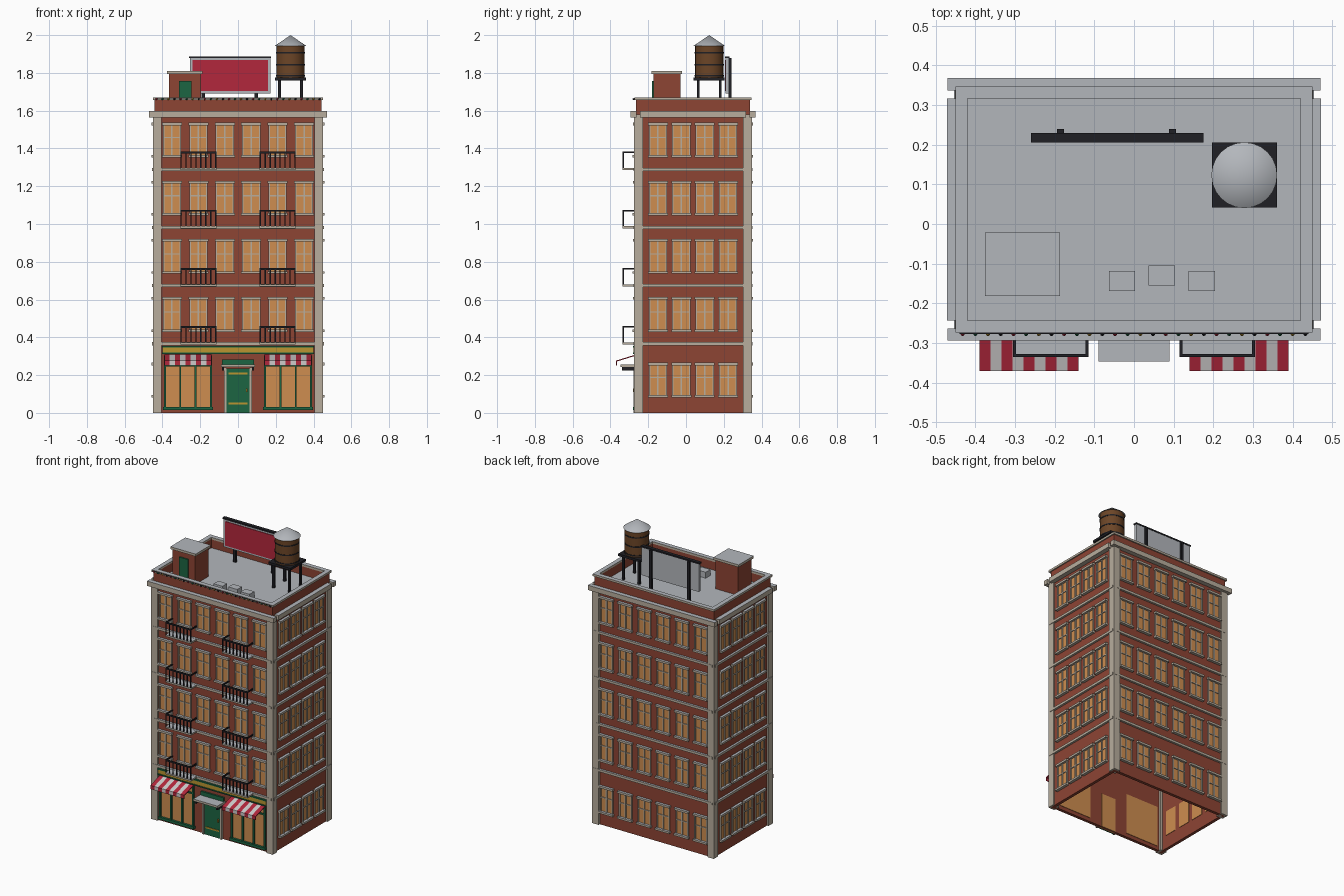
import bpy, bmesh
from mathutils import Matrix, Vector

cube = bpy.data.objects.get("Cube")
if cube:
    bpy.data.objects.remove(cube)

COLOURS = {
    "brick": (0.27, 0.058, 0.034), "stone": (0.48, 0.42, 0.34),
    "concrete": (0.45, 0.47, 0.50), "lit_glass": (0.62, 0.27, 0.08),
    "green_paint": (0.012, 0.13, 0.055), "red_paint": (0.45, 0.02, 0.045),
    "gold_paint": (0.50, 0.30, 0.03), "dark_metal": (0.014, 0.014, 0.018),
    "tank_wood": (0.15, 0.06, 0.02), "white_cloth": (0.62, 0.60, 0.60),
}
ORDER = list(COLOURS)
MATS = []
for name, rgb in COLOURS.items():
    m = bpy.data.materials.new(name)
    m.use_nodes = True
    m.diffuse_color = (*rgb, 1)
    m.node_tree.nodes["Principled BSDF"].inputs["Base Color"].default_value = (*rgb, 1)
    MATS.append(m)

parts = {}      # part name -> bmesh, turned into objects at the end
CY = 0.037      # centre of the block in y
FLOOR = 0.3077  # storey height
IDENT = Matrix.Identity(4)


def mesh(part):
    return parts.setdefault(part, bmesh.new())


def paint(verts, mat, top=None):
    """Give the faces of new geometry a material, upward faces optionally another."""
    for f in {f for v in verts for f in v.link_faces}:
        f.normal_update()
        f.material_index = ORDER.index(top if top and f.normal.z > 0.9 else mat)


def box(part, mat, x0, x1, y0, y1, z0, z1, at=IDENT, top=None):
    size = Matrix.Diagonal((x1 - x0, y1 - y0, z1 - z0, 1))
    mid = Matrix.Translation(((x0 + x1) / 2, (y0 + y1) / 2, (z0 + z1) / 2))
    new = bmesh.ops.create_cube(mesh(part), size=1, matrix=at @ mid @ size)
    paint(new["verts"], mat, top)


def drum(part, mat, x, y, z0, z1, r0, r1):
    new = bmesh.ops.create_cone(mesh(part), cap_ends=True, segments=24, radius1=r0, radius2=r1,
                                depth=z1 - z0, matrix=Matrix.Translation((x, y, (z0 + z1) / 2)))
    paint(new["verts"], mat)


def prism(part, mat, profile, x0, x1):
    """Extrude a (y, z) profile along x."""
    bm = mesh(part)
    face = bm.faces.new([bm.verts.new((x0, y, z)) for y, z in profile])
    new = bmesh.ops.extrude_face_region(bm, geom=[face])["geom"]
    far = [v for v in new if isinstance(v, bmesh.types.BMVert)]
    bmesh.ops.translate(bm, verts=far, vec=(x1 - x0, 0, 0))
    paint(far, mat)


def window(at, u, z, w=0.088, h=0.168):
    """Sash window on a wall; local -y points outward."""
    l, r, t = u - w / 2, u + w / 2, z + h
    box("window_glass", "lit_glass", l, r, -0.002, 0.023, z, t, at)
    for x in (l, u, r):
        box("window_frames", "stone", x - 0.004, x + 0.004, -0.008, 0, z, t, at)
    box("window_frames", "stone", l, r, -0.007, 0, z + h * 0.56, z + h * 0.56 + 0.006, at)
    box("window_lintels", "stone", l - 0.009, r + 0.009, -0.017, 0, t - 0.006, t + 0.008, at, "concrete")
    box("window_sills", "stone", l - 0.009, r + 0.009, -0.019, 0, z - 0.008, z + 0.005, at, "concrete")


# Four facades: hollow walls, storey bands, parapet, cornice and windows
for turn, dist, half, count, gap in ((0, 0.30, 0.44, 6, 0.14), (1, 0.44, 0.30, 4, 0.124),
                                     (2, 0.30, 0.44, 6, 0.14), (3, 0.44, 0.30, 4, 0.124)):
    at = (Matrix.Translation((0, CY, 0)) @ Matrix.Rotation(turn * 1.5707963, 4, "Z")
          @ Matrix.Translation((0, -dist, 0)))
    box("brick_walls", "brick", -half, half, 0, 0.02, 0, 1.60, at)
    box("parapet", "brick", -half, half, -0.002, 0.02, 1.59, 1.658, at)
    box("parapet_cap", "stone", -half - 0.01, half + 0.01, -0.01, 0.02, 1.656, 1.67, at, "concrete")
    end = half + 0.03 if turn % 2 == 0 else half - 0.02
    box("cornice", "stone", -end, end, -0.031, 0, 1.565, 1.597, at, "concrete")
    for floor in range(5):
        if floor:
            z = 0.366 + FLOOR * (floor - 1)
            box("storey_bands", "stone", -half, half, -0.014, 0, z - 0.008, z + 0.008, at, "concrete")
        if floor or turn:
            sill = 0.437 + FLOOR * (floor - 1) if floor else 0.09
            for i in range(count):
                window(at, (i - (count - 1) / 2) * gap, sill)

# Corner piers and roof deck
for sx in (-1, 1):
    for sy in (-1, 1):
        x, y = sx * 0.4275, CY + sy * 0.289
        box("corner_piers", "stone", x - 0.0235, x + 0.0235, y - 0.0235, y + 0.0235, 0, 1.58)
box("roof_deck", "concrete", -0.43, 0.43, CY - 0.29, CY + 0.29, 1.575, 1.60)

WALL = CY - 0.30  # front wall plane

# Balconies
for floor in range(4):
    z = 0.362 + FLOOR * floor
    for cx in (-0.21, 0.21):
        l, r, f = cx - 0.095, cx + 0.095, -0.335
        box("balcony_slabs", "stone", l, r, f, WALL, z, z + 0.011, top="concrete")
        box("balcony_rails", "dark_metal", l, r, f, f + 0.007, z + 0.088, z + 0.098)
        for x in (l, r - 0.007):
            box("balcony_rails", "dark_metal", x, x + 0.007, f, WALL, z + 0.09, z + 0.098)
        for i in range(8):
            x = l + 0.003 + i * 0.184 / 7
            box("balcony_rails", "dark_metal", x - 0.003, x + 0.003, f, f + 0.006, z + 0.01, z + 0.09)

# Shop windows with striped awnings
AWNING = [(-0.262, 0.310), (-0.37, 0.277), (-0.37, 0.252), (-0.366, 0.252), (-0.366, 0.272), (-0.262, 0.304)]
for sx in (-1, 1):
    l, r = sx * 0.265 - 0.122, sx * 0.265 + 0.122
    box("shop_glass", "lit_glass", l, r, WALL - 0.003, WALL + 0.023, 0.025, 0.30)
    for i in range(4):
        x = l + (r - l) * i / 3
        box("shop_frames", "green_paint", x - 0.005, x + 0.005, WALL - 0.012, WALL, 0.02, 0.30)
    box("shop_frames", "green_paint", l, r, WALL - 0.011, WALL, 0.245, 0.255)
    box("shop_sills", "green_paint", l - 0.01, r + 0.01, WALL - 0.018, WALL, 0.015, 0.032)
    step = 0.25 / 9
    for i in range(9):
        x = sx * 0.265 - 0.125 + i * step
        prism("awnings", "white_cloth" if i % 2 else "red_paint", AWNING, x, x + step)

# Shop fascia board
box("shop_fascia", "gold_paint", -0.40, 0.40, WALL - 0.014, WALL, 0.318, 0.348)
for z in (0.312, 0.346):
    box("shop_fascia_trim", "green_paint", -0.403, 0.403, WALL - 0.018, WALL, z, z + 0.007)

# Entrance door, surround and canopy
box("entrance_backing", "lit_glass", -0.055, 0.055, WALL + 0.002, WALL + 0.023, 0, 0.23)
box("entrance_door", "green_paint", -0.06, 0.06, WALL - 0.008, WALL, 0, 0.235)
for z in (0.045, 0.203):
    box("door_plates", "gold_paint", -0.05, 0.05, WALL - 0.012, WALL, z, z + 0.01)
box("door_handle", "gold_paint", 0.042, 0.05, WALL - 0.018, WALL, 0.11, 0.13)
for x in (-0.067, 0.067):
    box("door_surround", "stone", x - 0.006, x + 0.006, WALL - 0.014, WALL, 0, 0.24)
box("entrance_canopy", "stone", -0.09, 0.09, -0.347, WALL, 0.243, 0.257, top="concrete")
box("canopy_transom", "green_paint", -0.085, 0.085, WALL - 0.012, WALL, 0.255, 0.283)
for x in (-0.08, 0.08):
    box("canopy_brackets", "dark_metal", x - 0.006, x + 0.006, -0.338, WALL, 0.225, 0.243)

# String of coloured bulbs along the front parapet
box("bulb_wire", "dark_metal", -0.44, 0.44, -0.277, -0.273, 1.664, 1.667)
for i in range(28):
    spot = Matrix.Translation((-0.432 + i * 0.032, -0.277, 1.661))
    new = bmesh.ops.create_icosphere(mesh("bulbs"), subdivisions=1, radius=0.006, matrix=spot)
    paint(new["verts"], ("red_paint", "green_paint", "gold_paint", "dark_metal")[i % 4])

# Stair house
box("stair_house", "brick", -0.365, -0.197, -0.172, -0.03, 1.60, 1.796)
box("stair_house_roof", "stone", -0.375, -0.187, -0.182, -0.022, 1.794, 1.81, top="concrete")
box("stair_house_door", "green_paint", -0.312, -0.246, -0.181, -0.172, 1.60, 1.757)

# Roof vents
for x, y in ((-0.03, -0.144), (0.07, -0.13), (0.171, -0.144)):
    box("roof_vents", "concrete", x - 0.033, x + 0.033, y - 0.025, y + 0.025, 1.60, 1.64)

# Billboard
box("billboard_panel", "concrete", -0.255, 0.172, 0.21, 0.228, 1.692, 1.88)
box("billboard_face", "red_paint", -0.24, 0.16, 0.206, 0.212, 1.705, 1.867)
box("billboard_top", "dark_metal", -0.26, 0.175, 0.206, 0.23, 1.878, 1.888)
for x in (-0.185, 0.097):
    box("billboard_posts", "dark_metal", x - 0.009, x + 0.009, 0.226, 0.24, 1.60, 1.88)

# Water tank on its stand
TX, TY = 0.278, 0.123
for dx in (-0.058, 0.058):
    for dy in (-0.058, 0.058):
        x, y = TX + dx, TY + dy
        box("tank_legs", "dark_metal", x - 0.007, x + 0.007, y - 0.007, y + 0.007, 1.60, 1.765)
box("tank_platform", "dark_metal", TX - 0.082, TX + 0.082, TY - 0.082, TY + 0.082, 1.76, 1.775)
drum("tank_barrel", "tank_wood", TX, TY, 1.775, 1.945, 0.075, 0.075)
for z in (1.782, 1.84, 1.902):
    drum("tank_hoops", "dark_metal", TX, TY, z, z + 0.008, 0.077, 0.077)
drum("tank_roof", "concrete", TX, TY, 1.943, 2.0, 0.083, 0.0)

# Turn the parts into objects
for name, bm in parts.items():
    bmesh.ops.recalc_face_normals(bm, faces=bm.faces)
    data = bpy.data.meshes.new(name)
    used = sorted({f.material_index for f in bm.faces})
    for f in bm.faces:
        f.material_index = used.index(f.material_index)
    bm.to_mesh(data)
    bm.free()
    for i in used:
        data.materials.append(MATS[i])
    obj = bpy.data.objects.new(name, data)
    bpy.context.scene.collection.objects.link(obj)
    if name in ("tank_barrel", "tank_hoops", "tank_roof"):
        bpy.ops.object.select_all(action="DESELECT")
        obj.select_set(True)
        bpy.context.view_layer.objects.active = obj
        bpy.ops.object.shade_smooth_by_angle()
